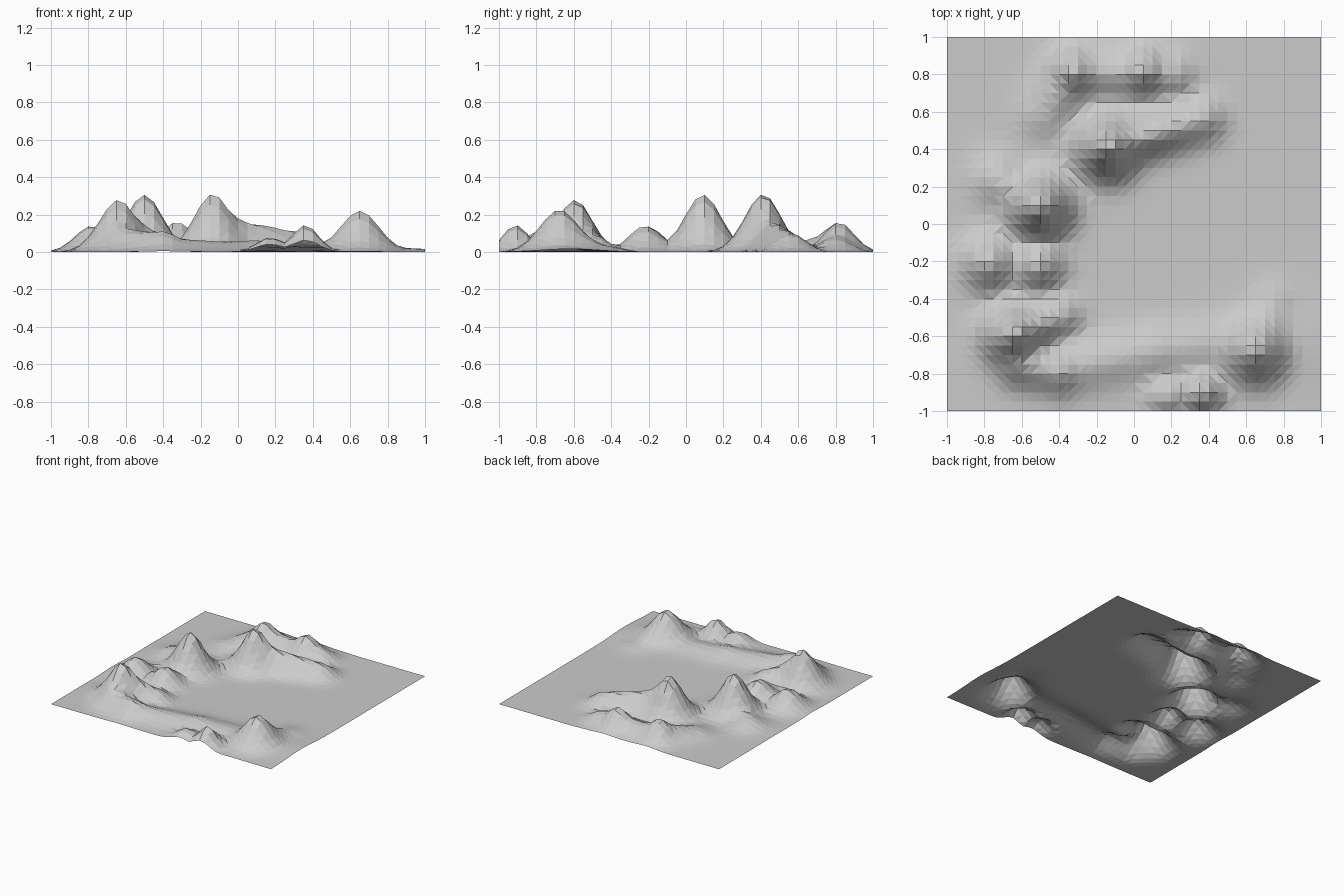
import bpy, bmesh, math
from mathutils import Vector

cube = bpy.data.objects.get("Cube")
if cube:
    bpy.data.objects.remove(cube)

# Hills: x, y, height, radius
HILLS = [
    (-0.50, 0.09, 0.30, 0.10),
    (-0.14, 0.41, 0.29, 0.10),
    (-0.65, -0.60, 0.25, 0.10),
    (0.65, -0.68, 0.215, 0.105),
    (-0.78, -0.21, 0.14, 0.09),
    (-0.51, -0.22, 0.14, 0.085),
    (-0.33, 0.82, 0.135, 0.08),
    (0.05, 0.82, 0.15, 0.08),
    (0.36, -0.91, 0.145, 0.07),
    (0.17, -0.92, 0.08, 0.07),
    (-0.74, 0.24, 0.06, 0.09),
    (0.90, -0.62, 0.02, 0.15),
]
# Ridges: start x, y, height, then end x, y, height, then radius
RIDGES = [
    (-0.12, 0.42, 0.19, 0.36, 0.56, 0.10, 0.08),
    (-0.34, 0.80, 0.11, -0.48, 0.60, 0.05, 0.09),
    (-0.30, 0.82, 0.09, 0.20, 0.80, 0.08, 0.08),
    (-0.62, -0.58, 0.20, -0.40, -0.49, 0.09, 0.075),
    (-0.62, -0.74, 0.12, -0.40, -0.79, 0.10, 0.08),
    (-0.40, -0.78, 0.07, 0.10, -0.68, 0.05, 0.09),
    (0.10, -0.68, 0.05, 0.55, -0.62, 0.04, 0.09),
    (0.66, -0.66, 0.12, 0.74, -0.42, 0.03, 0.08),
    (-0.50, 0.10, 0.12, -0.68, 0.20, 0.06, 0.07),
]


def height(x, y):
    """Blend every hill and ridge into one smooth surface."""
    p = Vector((x, y))
    total = 0
    for hx, hy, h, r in HILLS:
        d = (p - Vector((hx, hy))).length
        total += (h * math.exp(-0.5 * (d / r) ** 2)) ** 3
    for ax, ay, ah, bx, by, bh, r in RIDGES:
        a, b = Vector((ax, ay)), Vector((bx, by))
        t = max(0, min(1, (p - a).dot(b - a) / (b - a).length_squared))
        d = (p - a.lerp(b, t)).length
        total += ((ah + (bh - ah) * t) * math.exp(-0.5 * (d / r) ** 2)) ** 3
    return total ** (1 / 3)


# Ground material
grey = bpy.data.materials.new("stone_grey")
grey.use_nodes = True
colour = (0.6, 0.6, 0.6, 1)
grey.diffuse_color = colour
grey.node_tree.nodes["Principled BSDF"].inputs["Base Color"].default_value = colour

# Terrain sheet raised from a flat grid
bm = bmesh.new()
bmesh.ops.create_grid(bm, x_segments=40, y_segments=40, size=1)
for v in bm.verts:
    v.co.z = height(v.co.x, v.co.y)
bmesh.ops.triangulate(bm, faces=bm.faces[:])
mesh = bpy.data.meshes.new("terrain")
bm.to_mesh(mesh)
bm.free()
mesh.materials.append(grey)
terrain = bpy.data.objects.new("terrain", mesh)
bpy.context.collection.objects.link(terrain)
